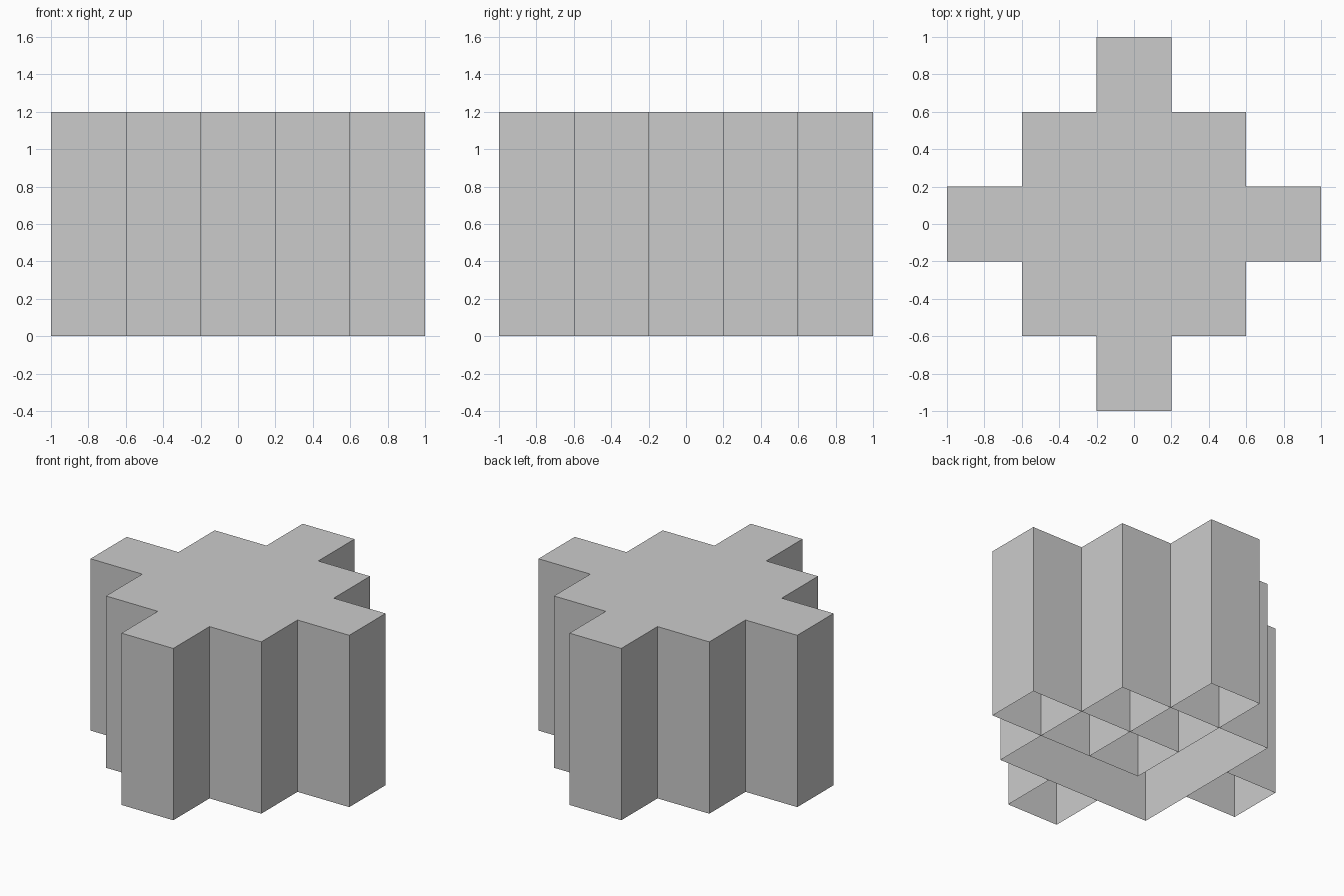
import bpy

if "Cube" in bpy.data.objects:
    bpy.data.objects.remove(bpy.data.objects["Cube"])

H = 1.2  # full height


def make_object(name, verts, faces):
    mesh = bpy.data.meshes.new(name)
    mesh.from_pydata(verts, [], faces)
    mesh.update()
    obj = bpy.data.objects.new(name, mesh)
    bpy.context.collection.objects.link(obj)
    return obj


def make_wall(name, a, b):
    """Thin upright sheet between two plan points."""
    verts = [(*a, 0), (*b, 0), (*b, H), (*a, H)]
    return make_object(name, verts, [(0, 1, 2, 3)])


# Outer shell: stepped diamond outline, one quarter turned four times, open below
quarter = [(1, -.2), (1, .2), (.6, .2), (.6, .6), (.2, .6)]
outline = []
for _ in range(4):
    outline += quarter
    quarter = [(-y, x) for x, y in quarter]
n = len(outline)
verts = [(x, y, z) for z in (0, H) for x, y in outline]
faces = [(i, (i + 1) % n, n + (i + 1) % n, n + i) for i in range(n)]
faces.append(tuple(range(n, 2 * n)))
make_object("stepped_shell", verts, faces)

# Inner walls closing off the four outer arms
for s in (-1, 1):
    make_wall("arm_wall_x", (s * .6, -.2), (s * .6, .2))
    make_wall("arm_wall_y", (-.2, s * .6), (.2, s * .6))

# Inner walls dividing the back right part into four cells
for p in (-.2, .2):
    make_wall("cell_wall_x", (p, -.2), (p, .6))
    make_wall("cell_wall_y", (-.2, p), (.6, p))
